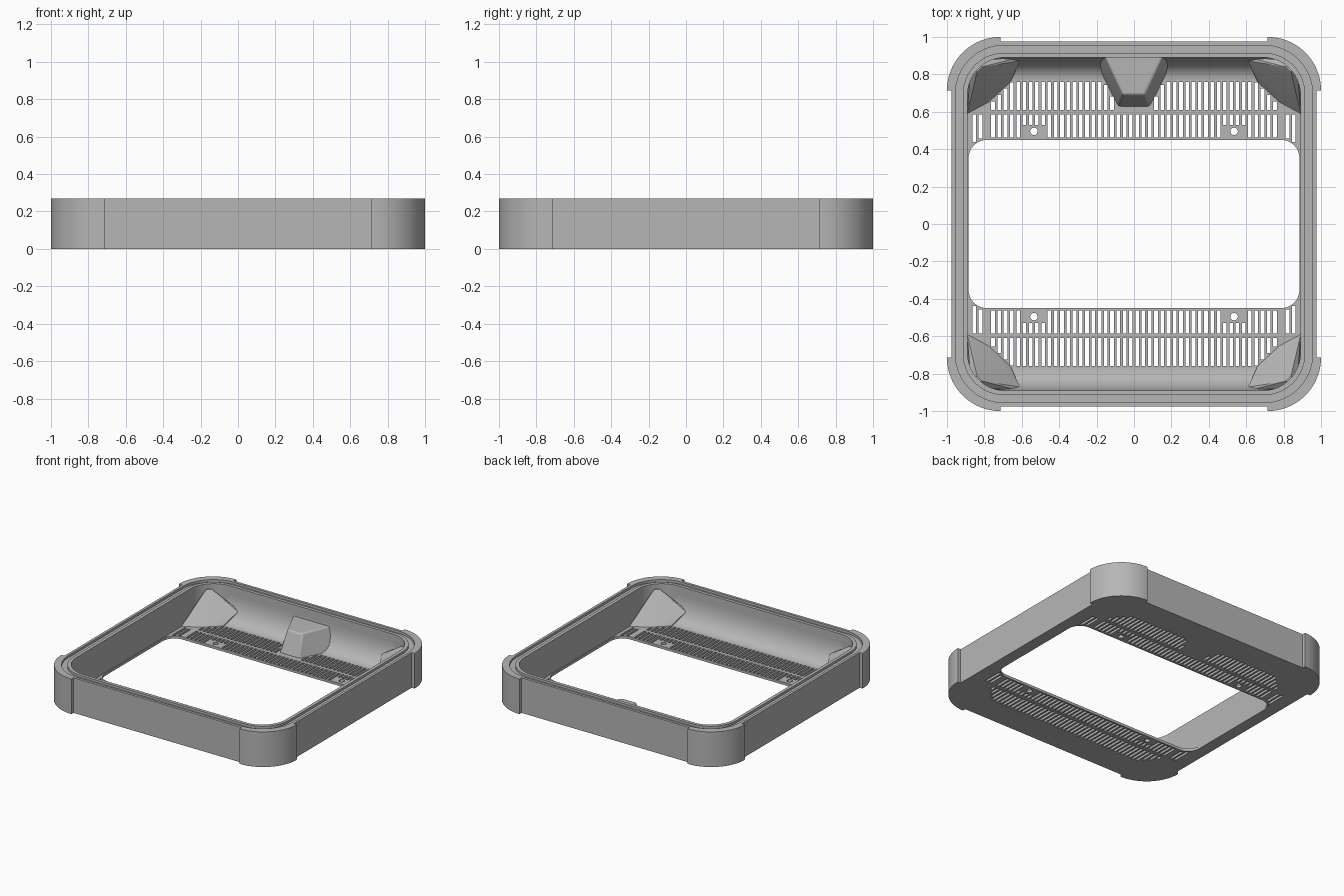
import bpy, bmesh, math
from mathutils import Matrix, Vector

cube = bpy.data.objects.get("Cube")
if cube:
    bpy.data.objects.remove(cube, do_unlink=True)

grey = bpy.data.materials.new("mid_grey")
grey.use_nodes = True
colour = (0.47, 0.47, 0.47, 1)
grey.diffuse_color = colour
grey.node_tree.nodes["Principled BSDF"].inputs["Base Color"].default_value = colour

HEIGHT, RIM, FLOOR = 0.27, 0.252, 0.02
QUADRANTS = [(1, 1), (-1, 1), (-1, -1), (1, -1)]


def finish(name, mesh):
    """Link a mesh as a named, smooth-by-angle object."""
    mesh.name = name
    mesh.materials.clear()
    mesh.materials.append(grey)
    obj = bpy.data.objects.new(name, mesh)
    bpy.context.collection.objects.link(obj)
    bpy.ops.object.select_all(action="DESELECT")
    obj.select_set(True)
    bpy.context.view_layer.objects.active = obj
    bpy.ops.object.shade_smooth_by_angle(angle=math.radians(30))
    return obj


def extrude_loops(name, loops, z0, z1):
    """Fill nested outlines (inner ones become holes) and extrude from z0 to z1."""
    curve = bpy.data.curves.new(name + "_outline", "CURVE")
    curve.dimensions = "2D"
    curve.fill_mode = "BOTH"
    curve.extrude = (z1 - z0) / 2
    for loop in loops:
        spline = curve.splines.new("POLY")
        spline.points.add(len(loop) - 1)
        for point, (x, y) in zip(spline.points, loop):
            point.co = (x, y, 0, 1)
        spline.use_cyclic_u = True
    temp = bpy.data.objects.new(name + "_temp", curve)
    bpy.context.collection.objects.link(temp)
    graph = bpy.context.evaluated_depsgraph_get()
    mesh = bpy.data.meshes.new_from_object(temp.evaluated_get(graph))
    bpy.data.objects.remove(temp, do_unlink=True)
    bpy.data.curves.remove(curve)
    mesh.transform(Matrix.Translation((0, 0, (z0 + z1) / 2)))
    bm = bmesh.new()
    bm.from_mesh(mesh)
    bmesh.ops.remove_doubles(bm, verts=bm.verts, dist=0.0001)
    bmesh.ops.recalc_face_normals(bm, faces=bm.faces)
    bm.to_mesh(mesh)
    bm.free()
    return finish(name, mesh)


def arc(cx, cy, r, start, sweep=90, steps=14):
    angles = [math.radians(start + sweep * i / steps) for i in range(steps + 1)]
    return [(cx + r * math.cos(a), cy + r * math.sin(a)) for a in angles]


def rounded(hx, hy, r):
    loop = []
    for i, (sx, sy) in enumerate(QUADRANTS):
        loop += arc(sx * (hx - r), sy * (hy - r), r, 90 * i)
    return loop


def hull(name, points):
    bm = bmesh.new()
    for p in points:
        bm.verts.new(p)
    result = bmesh.ops.convex_hull(bm, input=bm.verts)
    loose = [v for v in bm.verts if not v.link_faces]
    bmesh.ops.delete(bm, geom=loose, context="VERTS")
    bmesh.ops.recalc_face_normals(bm, faces=bm.faces)
    mesh = bpy.data.meshes.new(name)
    bm.to_mesh(mesh)
    bm.free()
    return finish(name, mesh)


# Outer outline: straight sides with thicker rounded corner guards
outer = []
for i, (sx, sy) in enumerate(QUADRANTS):
    c, side = 0.715, 0.975
    ends = [(side * sx, c * sy), (c * sx, side * sy)]
    if i % 2:
        ends.reverse()
    outer += [ends[0]] + arc(c * sx, c * sy, 1 - c, 90 * i, steps=20) + [ends[1]]
inner = rounded(0.89, 0.89, 0.2)

# Walls with a groove around the top rim
extrude_loops("wall_ring", [outer, inner], 0, RIM)
extrude_loops("outer_lip", [outer, rounded(0.955, 0.955, 0.26)], RIM, HEIGHT)
extrude_loops("inner_lip", [rounded(0.915, 0.915, 0.22), inner], RIM, HEIGHT)

# Vented floor: two rows of slots at front and back, plus screw holes
holes = [rounded(0.885, 0.45, 0.1)]
PITCH, HALF_SLOT = 0.0335, 0.0098


def slot(x, y0, y1):
    if y1 - y0 > 0.015:
        w = HALF_SLOT
        holes.append([(x - w, y0), (x + w, y0), (x + w, y1), (x - w, y1)])


for sx, sy in QUADRANTS:
    holes.append(arc(sx * 0.535, sy * 0.495, 0.02, 0, 345, 23))
    for k in range(26):
        x = PITCH * (k + 0.5)
        # inner row, interrupted by screw pads and the opening's round corners
        low = 0.462
        if abs(x - 0.535) < 0.07:
            low = 0.53
        elif x > 0.785:
            low = 0.365 + math.sqrt(max(0, 0.01 - (x - 0.785) ** 2))
        if k != 23:
            slot(sx * x, *sorted((sy * low, sy * 0.585)))
        # outer row, shortened by the corner gussets and the rear housing
        high = min(0.76, 1.41 - x)
        if sy > 0:
            high = min(high, 0.61 + (x - 0.08) * 1.9)
        if k < 23 and high > 0.63:
            slot(sx * x, *sorted((sy * 0.61, sy * high)))
extrude_loops("vented_floor", [inner] + holes, 0, FLOOR)

# Concave coves joining floor to the front and back walls
for side, sy in (("front", -1), ("back", 1)):
    bm = bmesh.new()
    profile = [(0.9, 0.005), (0.77, 0.005)]
    for i in range(13):
        t = math.pi / 2 * i / 12
        profile.append((0.77 + 0.12 * math.sin(t), 0.2 - 0.18 * math.cos(t)))
    profile.append((0.9, 0.2))
    face = bm.faces.new([bm.verts.new((-0.72, sy * y, z)) for y, z in profile])
    ext = bmesh.ops.extrude_face_region(bm, geom=[face])
    moved = [g for g in ext["geom"] if isinstance(g, bmesh.types.BMVert)]
    bmesh.ops.translate(bm, verts=moved, vec=Vector((1.44, 0, 0)))
    bmesh.ops.recalc_face_normals(bm, faces=bm.faces)
    mesh = bpy.data.meshes.new(side)
    bm.to_mesh(mesh)
    bm.free()
    finish(side + "_cove", mesh)

# Sloped gussets in the four inner corners
gusset = [(0.78, 0.65, FLOOR), (0.66, 0.76, FLOOR), (0.892, 0.59, FLOOR),
          (0.61, 0.872, 0.1), (0.61, 0.892, 0.1), (0.84, 0.81, 0.23),
          (0.81, 0.84, 0.23), (0.87, 0.87, 0.23), (0.892, 0.892, 0.01),
          (0.892, 0.6, 0.01), (0.78, 0.65, 0.01), (0.66, 0.76, 0.01)]
for sx, sy in QUADRANTS:
    name = ("back" if sy > 0 else "front") + ("_left" if sx > 0 else "_right")
    hull(name + "_gusset", [(sx * x, sy * y, z) for x, y, z in gusset])

# Tapered housing on the back wall, with softened edges
half = [(0.225, 0.9, 0.01), (0.085, 0.625, 0.01), (0.155, 0.9, 0.185), (0.06, 0.69, 0.18)]
housing = hull("rear_housing", [(s * x, y, z) for s in (1, -1) for x, y, z in half])
bevel = housing.modifiers.new("soft_edges", "BEVEL")
bevel.width = 0.012
bevel.segments = 3
bevel.limit_method = "ANGLE"
